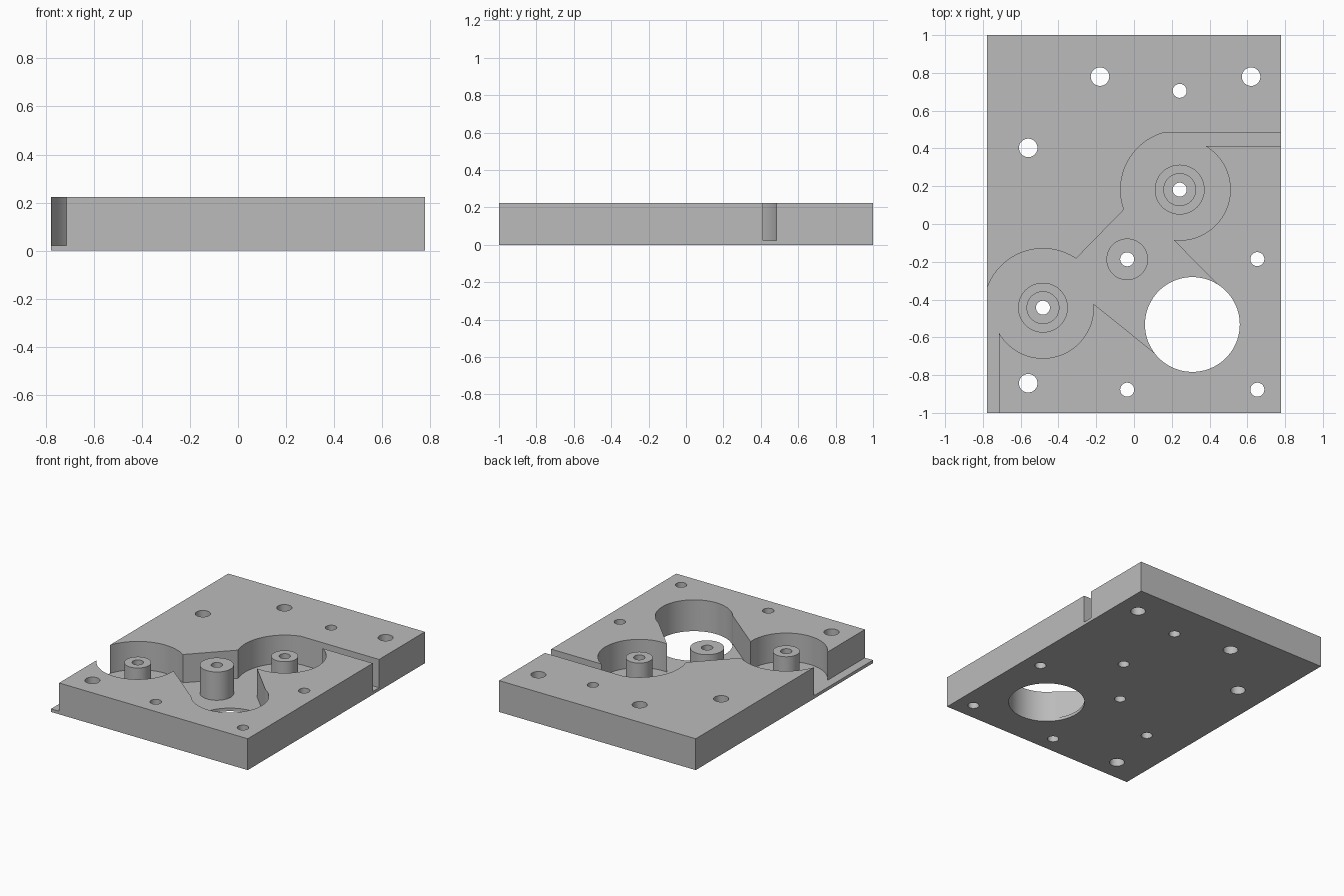
import bpy, bmesh
from math import cos, sin, radians, tau
from mathutils import Matrix

if "Cube" in bpy.data.objects:
    bpy.data.objects.remove(bpy.data.objects["Cube"])

W, L, TOP, FLOOR = 0.777, 1.0, 0.224, 0.022
SMALL, LARGE = 0.037, 0.049

grey = bpy.data.materials.new("plain grey")
grey.use_nodes = True
grey.diffuse_color = (0.5, 0.5, 0.5, 1)
grey.node_tree.nodes["Principled BSDF"].inputs["Base Color"].default_value = (0.5, 0.5, 0.5, 1)


def make(name, bm):
    bmesh.ops.recalc_face_normals(bm, faces=bm.faces)
    mesh = bpy.data.meshes.new(name)
    bm.to_mesh(mesh)
    bm.free()
    mesh.materials.append(grey)
    obj = bpy.data.objects.new(name, mesh)
    bpy.context.collection.objects.link(obj)
    return obj


def select(obj):
    bpy.ops.object.select_all(action='DESELECT')
    obj.select_set(True)
    bpy.context.view_layer.objects.active = obj


def smooth(obj):
    select(obj)
    bpy.ops.object.shade_smooth_by_angle(angle=radians(30))


def cut(target, cutter):
    cutter.hide_render = True
    select(target)
    mod = target.modifiers.new("cut", 'BOOLEAN')
    mod.operation, mod.solver, mod.object = 'DIFFERENCE', 'EXACT', cutter
    bpy.ops.object.modifier_apply(modifier=mod.name)
    bpy.data.objects.remove(cutter)


def arc(centre, r, start, end, steps=32):
    angles = [radians(start + (end - start) * i / steps) for i in range(steps + 1)]
    return [(centre[0] + r * cos(a), centre[1] + r * sin(a)) for a in angles]


def prism(name, outline, z0, z1):
    bm = bmesh.new()
    face = bm.faces.new([bm.verts.new((x, y, z0)) for x, y in outline])
    up = bmesh.ops.extrude_face_region(bm, geom=[face])["geom"]
    bmesh.ops.translate(bm, vec=(0, 0, z1 - z0),
                        verts=[v for v in up if isinstance(v, bmesh.types.BMVert)])
    return make(name, bm)


def lathe(name, centre, profile, steps=48):
    bm = bmesh.new()
    rings = [[bm.verts.new((centre[0] + r * cos(tau * i / steps),
                            centre[1] + r * sin(tau * i / steps), z))
              for i in range(steps)] for r, z in profile]
    for a, b in zip(rings, rings[1:]):
        for i in range(steps):
            j = (i + 1) % steps
            bm.faces.new((a[i], a[j], b[j], b[i]))
    obj = make(name, bm)
    smooth(obj)
    return obj


# Chamber, post and port centres
upper, lower, middle, port = (0.242, 0.182), (-0.482, -0.443), (-0.036, -0.187), (0.309, -0.532)
WIDE, NARROW, PORT_R = 0.313, 0.268, 0.251

# Base plate
plate = prism("base_plate", [(-W, -L), (W, -L), (W, L), (-W, L)], 0, TOP)

# Recess: two stepped round chambers, side slots and the linking channel
recess = [(0.9, 0.483)]
recess += arc(upper, WIDE, 105.5, 199.6)
recess += arc(lower, WIDE, 56, 160)
recess += [(-0.9, -0.336), (-0.9, -1.1), (-0.714, -1.1)]
recess += arc(lower, NARROW, 210, 364.5)
recess += arc(port, PORT_R, 216.4, 216.4, 1)[:1]
recess += arc(port, PORT_R, 58.6, 58.6, 1)[:1]
recess += arc(upper, NARROW, 263, 419)
recess += [(0.9, 0.412)]
cut(plate, prism("recess_cutter", recess, FLOOR, 0.4))

# Through holes and the large port
holes = [(-0.18, 0.78, LARGE), (0.62, 0.78, LARGE), (-0.56, 0.403, LARGE), (-0.56, -0.843, LARGE),
         (0.242, 0.705, SMALL), (0.653, -0.186, SMALL), (-0.036, -0.877, SMALL),
         (0.653, -0.877, SMALL), (*port, PORT_R)]
holes += [(*c, SMALL) for c in (upper, lower, middle)]
bm = bmesh.new()
for x, y, r in holes:
    bmesh.ops.create_cone(bm, cap_ends=True, segments=96 if r > 0.1 else 48, radius1=r, radius2=r,
                          depth=1, matrix=Matrix.Translation((x, y, 0)))
cut(plate, make("hole_cutter", bm))
smooth(plate)

# Hollow posts; the two chamber posts have a thin collar at the foot
COLLAR = FLOOR + 0.012
for name, centre in (("upper_post", upper), ("lower_post", lower)):
    lathe(name, centre, [(SMALL, FLOOR), (SMALL, 0.22), (0.087, 0.22), (0.087, COLLAR),
                         (0.132, COLLAR), (0.132, FLOOR)])
lathe("middle_post", middle, [(SMALL, FLOOR), (SMALL, TOP), (0.11, TOP), (0.11, FLOOR)])
